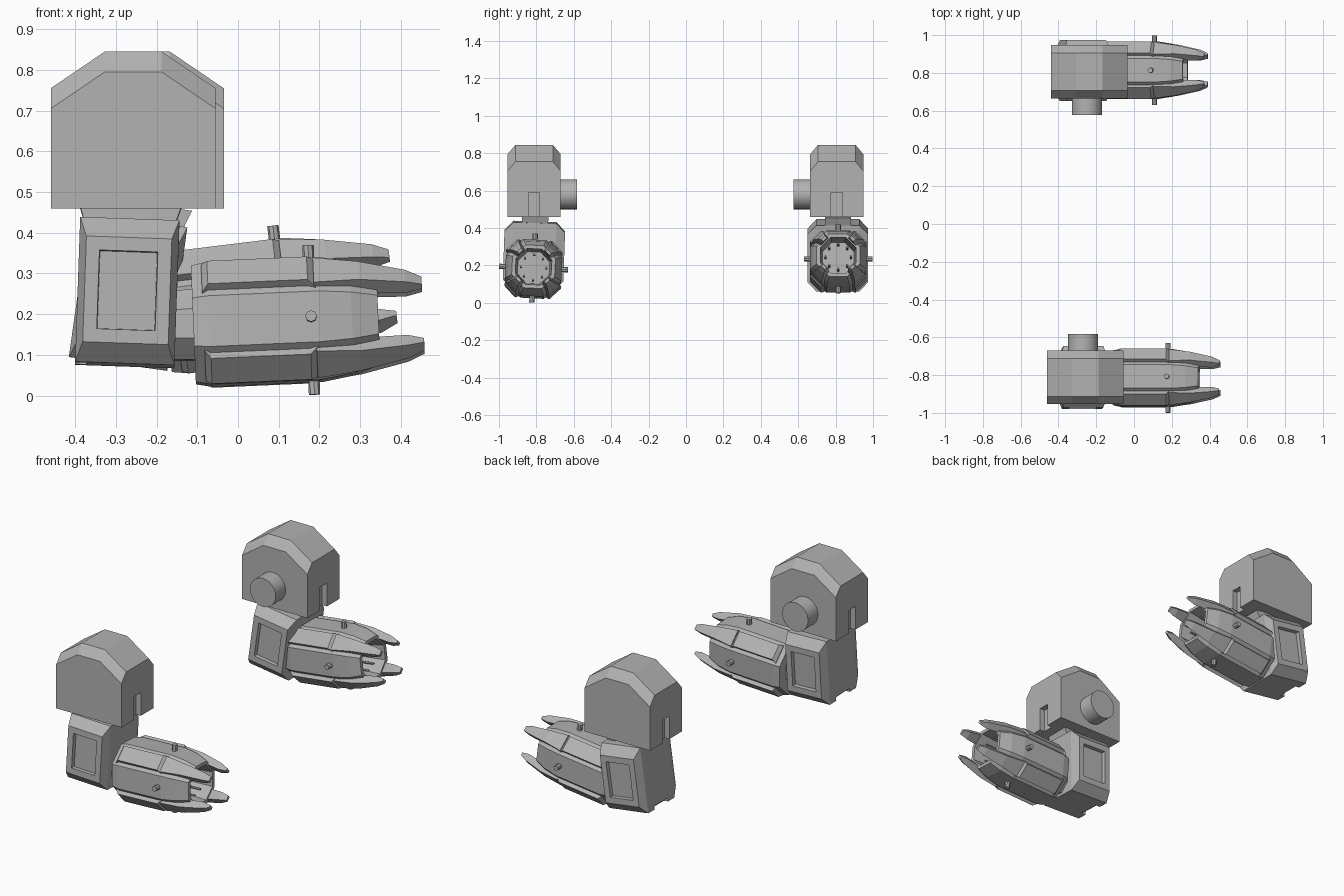
import bpy, bmesh, math
from mathutils import Matrix, Vector

old = bpy.data.objects.get("Cube")
if old:
    bpy.data.objects.remove(old, do_unlink=True)

grey = bpy.data.materials.new("mid_grey")
grey.use_nodes = True
COLOUR = (0.45, 0.45, 0.45, 1)
grey.diffuse_color = COLOUR
grey.node_tree.nodes["Principled BSDF"].inputs["Base Color"].default_value = COLOUR


def finish(name, bm, matrix):
    """Turn a bmesh into a placed, flat shaded object."""
    bmesh.ops.recalc_face_normals(bm, faces=bm.faces[:])
    mesh = bpy.data.meshes.new(name)
    bm.to_mesh(mesh)
    bm.free()
    mesh.materials.append(grey)
    ob = bpy.data.objects.new(name, mesh)
    ob.matrix_world = matrix
    bpy.context.collection.objects.link(ob)
    return ob


def loft(rings):
    """Skin a list of equal rings and cap both ends."""
    bm = bmesh.new()
    rows = [[bm.verts.new(p) for p in ring] for ring in rings]
    n = len(rows[0])
    for a, b in zip(rows, rows[1:]):
        for i in range(n):
            j = (i + 1) % n
            bm.faces.new((a[i], a[j], b[j], b[i]))
    bm.faces.new(rows[0])
    bm.faces.new(rows[-1])
    return bm


def octagon(x, flat):
    r = flat / math.cos(math.pi / 8)
    return [Vector((x, r * math.cos(a), r * math.sin(a)))
            for a in [math.pi / 8 + k * math.pi / 4 for k in range(8)]]


def cross_rect(x, low, high, half):
    return [Vector((x, -half, low)), Vector((x, half, low)),
            Vector((x, half, high)), Vector((x, -half, high))]


def side_rect(y, hx, hz):
    return [Vector((sx * hx, y, sz * hz)) for sx, sz in ((-1, -1), (1, -1), (1, 1), (-1, 1))]


def box(size):
    bm = bmesh.new()
    bmesh.ops.create_cube(bm, size=1)
    bmesh.ops.scale(bm, vec=size, verts=bm.verts)
    return bm


def cylinder(radius, depth, sides):
    bm = bmesh.new()
    bmesh.ops.create_cone(bm, cap_ends=True, segments=sides,
                          radius1=radius, radius2=radius, depth=depth)
    return bm


def cut(ob, cutter):
    cutter.hide_render = True
    mod = ob.modifiers.new("cut", 'BOOLEAN')
    mod.operation = 'DIFFERENCE'
    mod.solver = 'EXACT'
    mod.object = cutter
    bpy.context.view_layer.objects.active = ob
    bpy.ops.object.modifier_apply(modifier=mod.name)
    bpy.data.objects.remove(cutter, do_unlink=True)


def turn(deg, axis):
    return Matrix.Rotation(math.radians(deg), 4, axis)


def shoulder(tag, x, y, inward):
    # Arched housing with chamfered rims
    arch = [(-0.2025, 0.46), (0.2025, 0.46), (0.2025, 0.755),
            (0.07, 0.845), (-0.07, 0.845), (-0.2025, 0.755)]
    rings = [[Vector((px, py, pz - (drop if pz > 0.5 else 0))) for px, pz in arch]
             for py, drop in ((-0.142, 0.05), (-0.1, 0), (0.1, 0), (0.142, 0.05))]
    base = Matrix.Translation((x, y, 0))
    ob = finish(tag + "_shoulder", loft(rings), base)
    for side in (-1, 1):
        slot = Matrix.Translation((side * 0.2025, 0, 0.515))
        cut(ob, finish("slot_cutter", box((0.06, 0.06, 0.15)), base @ slot))
    # Mounting peg on the inner side
    peg = Matrix.Translation((-0.012, inward * 0.18, 0.58)) @ turn(90, 'X')
    ob = finish(tag + "_shoulder_peg", cylinder(0.08, 0.1, 24), base @ peg)
    bpy.context.view_layer.objects.active = ob
    bpy.ops.object.select_all(action='DESELECT')
    ob.select_set(True)
    bpy.ops.object.shade_smooth_by_angle()


def upper_arm(tag, matrix):
    # Chamfered block with a sunken panel on each broad side
    bm = loft([side_rect(-0.162, 0.105, 0.13), side_rect(-0.115, 0.122, 0.178),
               side_rect(0.115, 0.122, 0.178), side_rect(0.162, 0.105, 0.13)])
    bmesh.ops.recalc_face_normals(bm, faces=bm.faces[:])
    for face in [f for f in bm.faces if abs(f.normal.y) > 0.99]:
        bmesh.ops.inset_region(bm, faces=[face], thickness=0.047)
        bmesh.ops.inset_region(bm, faces=[face], thickness=0.002, depth=-0.022)
    ob = finish(tag + "_upper_arm", bm, matrix)
    notch = matrix @ Matrix.Translation((-0.125, 0, -0.178))
    cut(ob, finish("notch_cutter", box((0.06, 0.12, 0.04)), notch))
    # Flared neck reaching up into the shoulder
    neck = [[Vector((sx * w, sy * 0.07, z)) for sx, sy in ((-1, -1), (1, -1), (1, 1), (-1, 1))]
            for z, w in ((0.12, 0.095), (0.22, 0.128))]
    finish(tag + "_neck", loft(neck), matrix)


def forearm(tag, matrix):
    # Octagonal barrel, tapered and hollow at the muzzle
    profile = ((-0.29, 0.143), (-0.25, 0.151), (0.02, 0.151), (0.1, 0.138),
               (0.165, 0.115), (0.165, 0.096), (0.03, 0.085))
    finish(tag + "_forearm", loft([octagon(x, r) for x, r in profile]), matrix)
    finish(tag + "_elbow_collar", loft([octagon(-0.4, 0.08), octagon(-0.28, 0.088)]), matrix)

    for k in range(4):
        # Armour plate and claw on each diagonal
        diagonal = matrix @ turn(45 + 90 * k, 'X')
        plate = [cross_rect(-0.265, 0.13, 0.152, 0.05), cross_rect(-0.25, 0.13, 0.172, 0.042),
                 cross_rect(-0.005, 0.13, 0.172, 0.042), cross_rect(0.015, 0.13, 0.152, 0.05)]
        finish(f"{tag}_armour_plate_{k + 1}", loft(plate), diagonal)
        claw = [cross_rect(0.01, 0.12, 0.165, 0.045), cross_rect(0.12, 0.11, 0.157, 0.033),
                cross_rect(0.235, 0.095, 0.132, 0.022), cross_rect(0.275, 0.1, 0.115, 0.014)]
        finish(f"{tag}_claw_{k + 1}", loft(claw), diagonal)
        # Stud on each straight side
        stud = matrix @ turn(90 * k, 'X') @ Matrix.Translation((0, 0, 0.16))
        finish(f"{tag}_stud_{k + 1}", cylinder(0.014, 0.048, 8), stud)

    for k in range(8):
        # Thin rods inside the muzzle
        rod = matrix @ turn(45 * k, 'X') @ Matrix.Translation((0.075, 0, 0.068)) @ turn(90, 'Y')
        finish(f"{tag}_muzzle_rod_{k + 1}", cylinder(0.006, 0.1, 6), rod)


# Right-hand and left-hand arms, each with its own pose
shoulder("front", -0.2575, -0.812, 1)
upper_arm("front", Matrix.Translation((-0.272, -0.813, 0.253)) @ turn(-2, 'X') @ turn(2, 'Y'))
forearm("front", Matrix.Translation((0.18, -0.815, 0.186)) @ turn(-2.5, 'Y') @ turn(-3, 'X'))

shoulder("rear", -0.2375, 0.806, -1)
upper_arm("rear", Matrix.Translation((-0.27, 0.812, 0.254)) @ turn(8, 'Y'))
forearm("rear", Matrix.Translation((0.108, 0.814, 0.235)) @ turn(-7, 'Y'))
